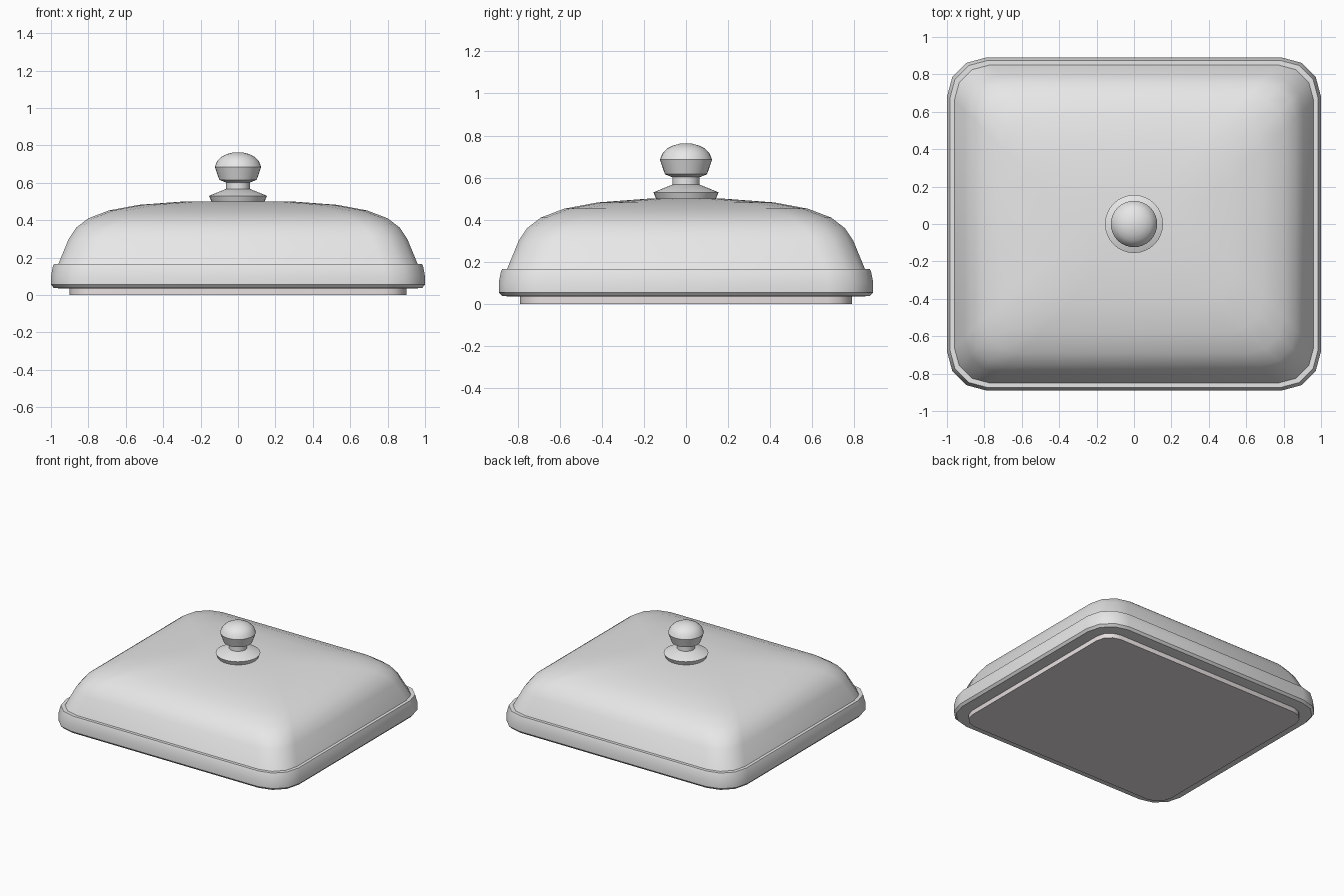
import bpy
import bmesh
from math import pi, cos, sin, radians

cube = bpy.data.objects.get("Cube")
if cube:
    bpy.data.objects.remove(cube, do_unlink=True)

HALF_X, HALF_Y = 1.0, 0.89


def material(name, color):
    mat = bpy.data.materials.new(name)
    mat.use_nodes = True
    mat.diffuse_color = color
    mat.node_tree.nodes["Principled BSDF"].inputs["Base Color"].default_value = color
    return mat


def rounded_ring(inset, radius, z, steps=3):
    """Rounded rectangle outline, inset from the widest footprint."""
    cx, cy = HALF_X - inset - radius, HALF_Y - inset - radius
    points = []
    for corner, (sx, sy) in enumerate(((1, 1), (-1, 1), (-1, -1), (1, -1))):
        for i in range(steps + 1):
            a = (corner + i / steps) * pi / 2
            points.append((sx * cx + radius * cos(a), sy * cy + radius * sin(a), z))
    return points


def circle_ring(radius, z, steps=32):
    return [(radius * cos(2 * pi * i / steps), radius * sin(2 * pi * i / steps), z)
            for i in range(steps)]


def loft(name, rings, mat, angle=40):
    """Bridge the rings from bottom to top and cap both ends."""
    bm = bmesh.new()
    loops = [[bm.verts.new(p) for p in ring] for ring in rings]
    for low, high in zip(loops, loops[1:]):
        for i in range(len(low)):
            j = (i + 1) % len(low)
            bm.faces.new((low[i], low[j], high[j], high[i]))
    bm.faces.new(loops[0][::-1])
    bm.faces.new(loops[-1])
    bmesh.ops.recalc_face_normals(bm, faces=bm.faces)
    mesh = bpy.data.meshes.new(name)
    bm.to_mesh(mesh)
    bm.free()
    obj = bpy.data.objects.new(name, mesh)
    bpy.context.collection.objects.link(obj)
    mesh.materials.append(mat)
    bpy.ops.object.select_all(action="DESELECT")
    obj.select_set(True)
    bpy.context.view_layer.objects.active = obj
    bpy.ops.object.shade_smooth_by_angle(angle=radians(angle))
    return obj


grey = material("plain grey", (0.8, 0.8, 0.8, 1))
warm = material("warm grey", (0.8, 0.74, 0.74, 1))

# Foot under the dish
loft("base_foot", [rounded_ring(0.1, 0.12, z) for z in (0, 0.045)], warm)

# Rim around the dish: inset, corner radius, height
rim = [(0.05, 0.17, 0.035), (0.015, 0.2, 0.038), (0, 0.21, 0.055),
       (0, 0.21, 0.1), (0.01, 0.21, 0.152), (0.016, 0.2, 0.166), (0.04, 0.19, 0.166)]
loft("rim", [rounded_ring(*r) for r in rim], grey)

# Domed lid, flattening towards the top
dome = [(0.037, 0.19, 0.16), (0.095, 0.19, 0.3), (0.135, 0.19, 0.36),
        (0.2, 0.19, 0.41), (0.31, 0.19, 0.452), (0.47, 0.18, 0.482), (0.71, 0.15, 0.5)]
loft("lid_dome", [rounded_ring(*r) for r in dome], grey)

# Turned handle: flange, stem and rounded knob
flange = [(0.14, 0.495), (0.155, 0.53), (0.064, 0.567)]
stem = [(0.064, 0.56), (0.064, 0.61)]
knob = [(0.066, 0.602), (0.1, 0.616), (0.124, 0.685), (0.112, 0.715),
        (0.09, 0.738), (0.06, 0.753), (0.03, 0.761), (0.008, 0.763)]
for name, profile in (("handle_flange", flange), ("handle_stem", stem), ("handle_knob", knob)):
    loft(name, [circle_ring(*p) for p in profile], grey)
